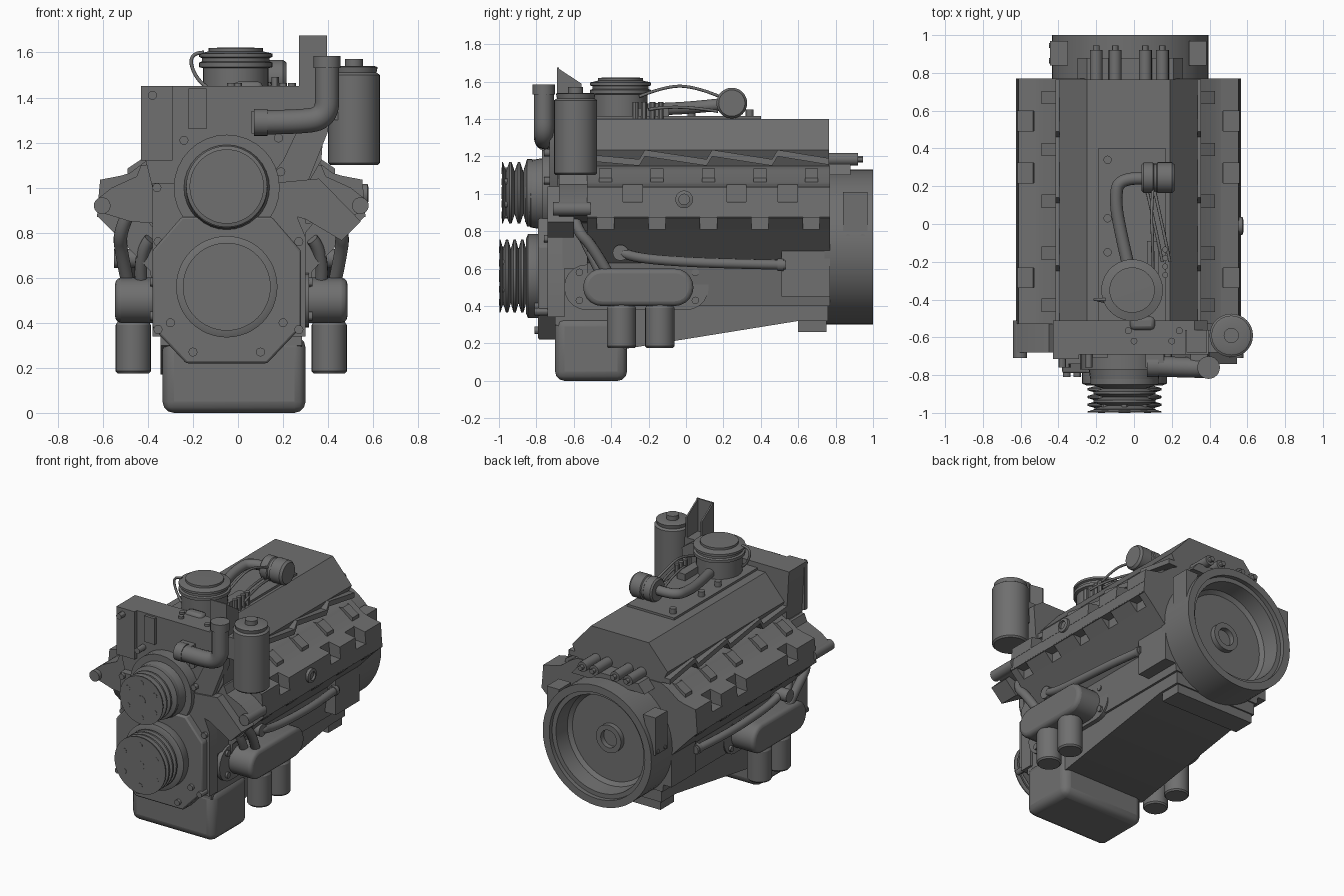
import bpy, bmesh, math
from mathutils import Vector, Matrix

if "Cube" in bpy.data.objects:
    bpy.data.objects.remove(bpy.data.objects["Cube"])

CX = -0.03      # centre plane of the engine
CRANK = -0.05   # pulley axis

metal = bpy.data.materials.new("dark grey metal")
metal.use_nodes = True
metal.diffuse_color = (0.16, 0.16, 0.16, 1)
metal.node_tree.nodes["Principled BSDF"].inputs["Base Color"].default_value = metal.diffuse_color


def finish(name, bm, bevel=0, segments=2):
    bmesh.ops.recalc_face_normals(bm, faces=bm.faces)
    mesh = bpy.data.meshes.new(name)
    bm.to_mesh(mesh)
    bm.free()
    mesh.materials.append(metal)
    mesh.shade_smooth()
    mesh.set_sharp_from_angle(angle=math.radians(30))
    ob = bpy.data.objects.new(name, mesh)
    bpy.context.collection.objects.link(ob)
    if bevel:
        mod = ob.modifiers.new("bevel", "BEVEL")
        mod.width, mod.segments = bevel, segments


def prism(name, pts, axis, lo, hi, bevel=0, segments=2):
    """Extrude a flat outline along one axis."""
    bm = bmesh.new()
    place = {"x": lambda p, h: (h, p[0], p[1]),
             "y": lambda p, h: (p[0], h, p[1]),
             "z": lambda p, h: (p[0], p[1], h)}[axis]
    a, b = ([bm.verts.new(place(p, h)) for p in pts] for h in (lo, hi))
    bm.faces.new(a)
    bm.faces.new(b)
    for i in range(len(pts)):
        j = (i + 1) % len(pts)
        bm.faces.new((a[i], a[j], b[j], b[i]))
    finish(name, bm, bevel, segments)


def box(name, x, y, z, bevel=0, segments=2):
    prism(name, [(x[0], y[0]), (x[1], y[0]), (x[1], y[1]), (x[0], y[1])],
          "z", z[0], z[1], bevel, segments)


def lathe(name, centre, axis, profile, sides=32):
    """Spin (radius, height) pairs round an axis; heights are added to the centre."""
    bm = bmesh.new()
    turn = {"z": Matrix(), "y": Matrix.Rotation(-math.pi / 2, 4, "X"),
            "x": Matrix.Rotation(math.pi / 2, 4, "Y")}[axis]
    vs = [bm.verts.new((r, 0, h)) for r, h in profile]
    es = [bm.edges.new(p) for p in zip(vs, vs[1:])]
    bmesh.ops.spin(bm, geom=vs + es, axis=(0, 0, 1), cent=(0, 0, 0),
                   angle=2 * math.pi, steps=sides)
    bmesh.ops.remove_doubles(bm, verts=bm.verts, dist=1e-5)
    bmesh.ops.transform(bm, matrix=Matrix.Translation(Vector(centre)) @ turn, verts=bm.verts)
    finish(name, bm)


def rod(name, centre, axis, r, lo, hi, sides=24):
    lathe(name, centre, axis, [(0, lo), (r, lo), (r, hi), (0, hi)], sides)


def tube(name, pts, r):
    cu = bpy.data.curves.new(name, "CURVE")
    cu.dimensions, cu.bevel_depth, cu.bevel_resolution = "3D", r, 4
    cu.use_fill_caps = True
    sp = cu.splines.new("NURBS")
    sp.points.add(len(pts) - 1)
    for p, q in zip(sp.points, pts):
        p.co = (*q, 1)
    sp.use_endpoint_u, sp.order_u, sp.resolution_u = True, 3, 8
    cu.materials.append(metal)
    tmp = bpy.data.objects.new(name, cu)
    bpy.context.collection.objects.link(tmp)
    mesh = bpy.data.meshes.new_from_object(tmp.evaluated_get(bpy.context.evaluated_depsgraph_get()))
    bpy.data.objects.remove(tmp)
    mesh.shade_smooth()
    mesh.set_sharp_from_angle(angle=math.radians(40))
    bpy.context.collection.objects.link(bpy.data.objects.new(name, mesh))


def mirrored(half):
    return [(CX + x, z) for x, z in half] + [(CX - x, z) for x, z in reversed(half)]


def stadium(back, front, z, r):
    return [(yc + r * math.cos(a), z + r * math.sin(a))
            for yc, a0 in ((back, -90), (front, 90))
            for a in (math.radians(a0 + 18 * k) for k in range(11))]


def notched(name, pts, cuts, half):
    """Lengths of edge along the bank, with a gap at each cut."""
    for a, b in zip([-.53] + [y + half for y in cuts], [y - half for y in cuts] + [.77]):
        prism(name, pts, "y", a, b)


# Block: V-shaped banks, skirt and oil pan
prism("cylinder_banks", mirrored([(.32, 1.15), (.37, 1.125), (.45, 1.065), (.5, 1.05), (.505, .96), (.588, .955),
                                  (.596, .87), (.53, .87), (.53, .81), (.36, .63), (.33, .4)]), "y", -.53, .77)
prism("top_cover", mirrored([(.22, 1.4), (.365, 1.235), (.31, 1.13)]), "y", -.52, .765)
prism("bank_front", mirrored([(.33, 1.14), (.38, 1.1), (.38, .86), (.33, .8), (.33, .6)]), "y", -.66, -.52)
prism("skirt", [(-.7, .3), (-.7, .7), (.76, .7), (.76, .32), (.6, .32), (-.33, .17)],
      "x", CX - .315, CX + .315)
box("oil_pan", (-.335, .3), (-.7, -.315), (0, .34), .05, 3)

# Flywheel housing
lathe("flywheel_housing", (-.02, 0, .715), "y",
      [(0, .74), (.415, .74), (.415, 1), (.365, 1), (.365, .97), (.335, .97), (.325, .86), (.3, .84),
       (.095, .84), (.095, .875), (.06, .875), (.06, .84), (0, .84)], 48)
box("housing_bulge", (-.43, .39), (.51, .77), (.45, .74))
box("housing_foot", (-.33, .27), (.6, .75), (.26, .46))
prism("housing_shelf", [(-.3, 1.1), (.26, 1.1), (.21, 1.16), (-.25, 1.16)], "y", .74, .88)
for x in (-.2, -.1, .06, .15):
    rod("rear_plug", (x, 0, 1.185), "y", .034, .74, .92, 16)
    rod("rear_plug_tip", (x, 0, 1.185), "y", .017, .9, .945, 12)

# Details repeated on both sides
teeth = [(-.52, 1.21), (-.25, 1.185), (-.22, 1.235), (.11, 1.185), (.14, 1.235), (.46, 1.185), (.49, 1.235), (.765, 1.19)]
arm = [(.28, 1.1), (.4, 1.1), (.42, 1.05), (.53, 1.0), (.6, .945), (.58, .89), (.45, .85), (.33, .84)]
rows = [-.43 + .275 * i for i in range(5)]
for s, side in ((1, "left"), (-1, "right")):
    def X(h):
        return CX + s * h

    # Valve cover edges with open notches, saw-toothed lip and clips
    notched(side + "_upper_edge", [(X(.48), 1.055), (X(.582), 1.035), (X(.59), .95), (X(.48), .95)], (-.285, .27, .545), .052)
    notched(side + "_lower_edge", [(X(.52), .875), (X(.596), .875), (X(.53), .81), (X(.52), .81)], rows, .045)
    prism(side + "_cover_lip", teeth + [(y, z - .035) for y, z in reversed(teeth)], "x", X(.25), X(.385))
    for y in rows:
        prism(side + "_cover_clip", [(X(.33), 1.13), (X(.385), 1.135), (X(.46), 1.085), (X(.46), 1.06)],
              "y", y - .035, y + .035)

    # Mounting arm with eye
    prism(side + "_mount_arm", [(X(h), z) for h, z in arm], "y", -.68, -.53)
    box(side + "_mount_rib", sorted((X(.32), X(.4))), (-.66, -.54), (.9, 1.1))
    rod(side + "_mount_eye", (X(.573), 0, .92), "y", .037, -.71, -.51)

    # Oil cooler and filters
    prism(side + "_cooler", stadium(-.06, -.45, .5, .1), "x", X(.3), X(.515), .025, 3)
    prism(side + "_cooler_flange", stadium(0, -.53, .5, .122), "x", X(.3), X(.345))
    for y, z in ((-.57, .58), (-.57, .43), (.05, .58), (.05, .43)):
        rod(side + "_flange_bolt", (CX, y, z), "x", .02, s * .33, s * .36, 12)
    for y in (-.345, -.14):
        lathe(side + "_oil_filter", (X(.435), y, 0), "z",
              [(0, .175), (.07, .175), (.078, .185), (.078, .39), (.06, .42), (0, .42)])

    # Side pipes
    tube(side + "_long_pipe", [(X(.36), -.36, .69), (X(.45), -.36, .69), (X(.45), -.25, .655),
                               (X(.45), 0, .635), (X(.44), .3, .625), (X(.41), .53, .62)], .027)
    rod(side + "_pipe_collar", (X(.41), 0, .62), "y", .034, .49, .52, 16)
    lathe(side + "_pipe_joint", (X(.43), -.35, .685), "x",
          [(0, -.09), (.042, -.09), (.042, .035), (0, .035)])
    tube(side + "_front_hose", [(X(.46), -.6, .88), (X(.495), -.58, .8), (X(.49), -.5, .72), (X(.46), -.42, .58)], .03)
    tube(side + "_inner_hose", [(X(.36), -.55, .77), (X(.41), -.52, .71), (X(.4), -.46, .58)], .028)
    prism(side + "_housing_pad", [(X(.32), 1.01), (X(.415), 1.01), (X(.415), .75), (X(.39), .75)], "y", .84, .97)
    for y in (.865, .945):
        rod(side + "_pad_bolt", (CX, y, .77), "x", .014, s * .39, s * .42, 12)
lathe("left_sensor", (.535, -.01, .97), "x", [(0, -.04), (.047, -.04), (.047, .04), (.028, .045), (.028, .03), (0, .03)])

# Front gear case and covers
tower = [(-.43, 1.45), (.32, 1.45), (.39, 1.4), (.37, 1.12), (.3, 1.0), (-.38, 1.0), (-.41, 1.12)]
prism("front_tower", tower, "y", -.69, -.51)
box("tower_flange", (-.43, -.29), (-.715, -.68), (1.12, 1.45))
box("tower_panel", (-.22, -.14), (-.71, -.68), (1.26, 1.44))
prism("gear_plate", [(-.38, .34), (-.38, 1.02), (.2, 1.02), (.3, .78), (.3, .34)], "y", -.74, -.65)
prism("crank_cover", [(-.23, .22), (.13, .22), (.28, .38), (.28, .72), (.15, .87), (-.25, .87), (-.38, .72), (-.38, .38)],
      "y", -.79, -.69, .01)
prism("slanted_duct", [(.15, 1.02), (.36, 1.04), (.545, .85), (.46, .765), (.3, .86), (.15, .9)], "y", -.74, -.6)
lathe("upper_gear_case", (CRANK, 0, 1.0), "y",
      [(0, -.86), (.15, -.86), (.18, -.83), (.19, -.77), (.235, -.77), (.235, -.65), (0, -.65)])
for x, z in ((-.38, 1.41), (-.24, 1.21), (.19, 1.07), (.18, 1.22), (-.36, 1.0), (-.355, .76), (.27, .76),
             (-.355, .37), (.27, .37), (-.3, .4), (.2, .4), (-.2, .27), (.1, .27)):
    rod("cover_bolt", (x, 0, z), "y", .02, -.81 if z < .45 else -.76, -.66, 12)
prism("cross_bracket", [(.1, 1.0), (.2, 1.12), (.3, 1.33), (.39, 1.36), (.4, 1.25), (.3, 1.0), (.2, .96)], "y", -.73, -.66)


# Grooved pulleys
def pulley(name, z, r, front, ridges, pitch, back):
    rim = [(0, front)]
    for i in range(ridges):
        y = front + pitch * i
        rim += [(r, y if i == 0 else y - .006), (r, y + .006), (r - .05, y + pitch / 2)]
    lathe(name, (CRANK, 0, z), "y", rim + back, 48)
    rod(name + "_hub", (CRANK, 0, z), "y", .032, front - .002, front + .05)
    for k in range(6):
        a = math.radians(30 + 60 * k)
        rod(name + "_bolt", (CRANK + r * .72 * math.cos(a), 0, z + r * .72 * math.sin(a)), "y",
            .018, front - .002, front + .03, 12)


pulley("crank_pulley", .56, .195, -.998, 4, .041, [(.2, -.855), (.225, -.845), (.225, -.77), (.215, -.75), (0, -.75)])
pulley("upper_pulley", 1.005, .165, -.985, 3, .046, [(.18, -.85), (.18, -.82), (0, -.82)])

# Fuel canister, exhaust channel and elbow
lathe("canister", (.515, -.59, 0), "z",
      [(0, 1.1), (.105, 1.1), (.115, 1.11), (.115, 1.5), (.1, 1.51), (.105, 1.535), (.09, 1.54), (.04, 1.54),
       (.04, 1.57), (0, 1.57)])
box("canister_bracket", (.28, .46), (-.68, -.56), (1.3, 1.45))
for n, x0, x1 in (("left", .385, .395), ("right", .27, .28)):
    prism("channel_wall_" + n, [(-.69, 1.4), (-.56, 1.4), (-.56, 1.59), (-.69, 1.675)], "x", x0, x1)
box("channel_front", (.27, .395), (-.69, -.68), (1.4, 1.675))
tube("elbow_pipe", [(.395, -.76, 1.58), (.395, -.76, 1.45), (.395, -.76, 1.31), (.26, -.76, 1.29), (.08, -.75, 1.29)], .054)
rod("elbow_collar", (.395, -.76, 0), "z", .06, 1.53, 1.585)
rod("elbow_flange", (0, -.75, 1.29), "x", .06, .07, .13)
box("elbow_mount", (.06, .16), (-.76, -.66), (1.24, 1.34))

# Air intake and equipment on top
box("top_plate", (-.19, .17), (-.51, .4), (1.39, 1.415))
lathe("air_intake", (-.01, -.35, 0), "z",
      [(0, 1.4), (.145, 1.4), (.145, 1.53), (.163, 1.535), (.163, 1.555), (.15, 1.56), (.15, 1.575),
       (.163, 1.58), (.163, 1.595), (.12, 1.605), (.12, 1.62), (0, 1.623)], 40)
tube("breather_pipe", [(-.03, -.22, 1.45), (-.07, -.05, 1.455), (-.1, .12, 1.47), (-.08, .25, 1.485), (.06, .24, 1.485)], .033)
lathe("breather_can", (0, .245, 1.485), "x",
      [(0, .04), (.07, .04), (.08, .05), (.08, .1), (.074, .105), (.074, .12), (.082, .125), (.082, .2), (.07, .215), (0, .215)])
tube("arched_line", [(.1, -.25, 1.52), (.1, -.1, 1.58), (.09, .06, 1.57), (.1, .18, 1.52)], .008)
tube("side_line", [(-.15, -.4, 1.6), (-.22, -.4, 1.6), (-.19, -.4, 1.48), (-.13, -.42, 1.44)], .008)
for x in (.1, .14):
    tube("sensor_line", [(x + .05, -.2, 1.45), (x + .02, -.05, 1.48), (x - .03, .17, 1.44)], .008)
box("connector_block", (.07, .13), (-.28, -.09), (1.41, 1.46))
for i in range(4):
    rod("connector", (.165, -.27 + .045 * i, 0), "z", .016, 1.4, 1.49, 12)
for y in (.34, .03, -.15):
    rod("plate_bolt", (-.14, y, 0), "z", .022, 1.41, 1.45, 12)
box("tower_neck", (-.02, .11), (-.56, -.49), (1.4, 1.47), .02)
for x, y in ((-.03, -.565), (.24, -.565), (0, -.62), (.2, -.62)):
    rod("tower_bolt", (x, y, 0), "z", .018, 1.44, 1.465, 12)
